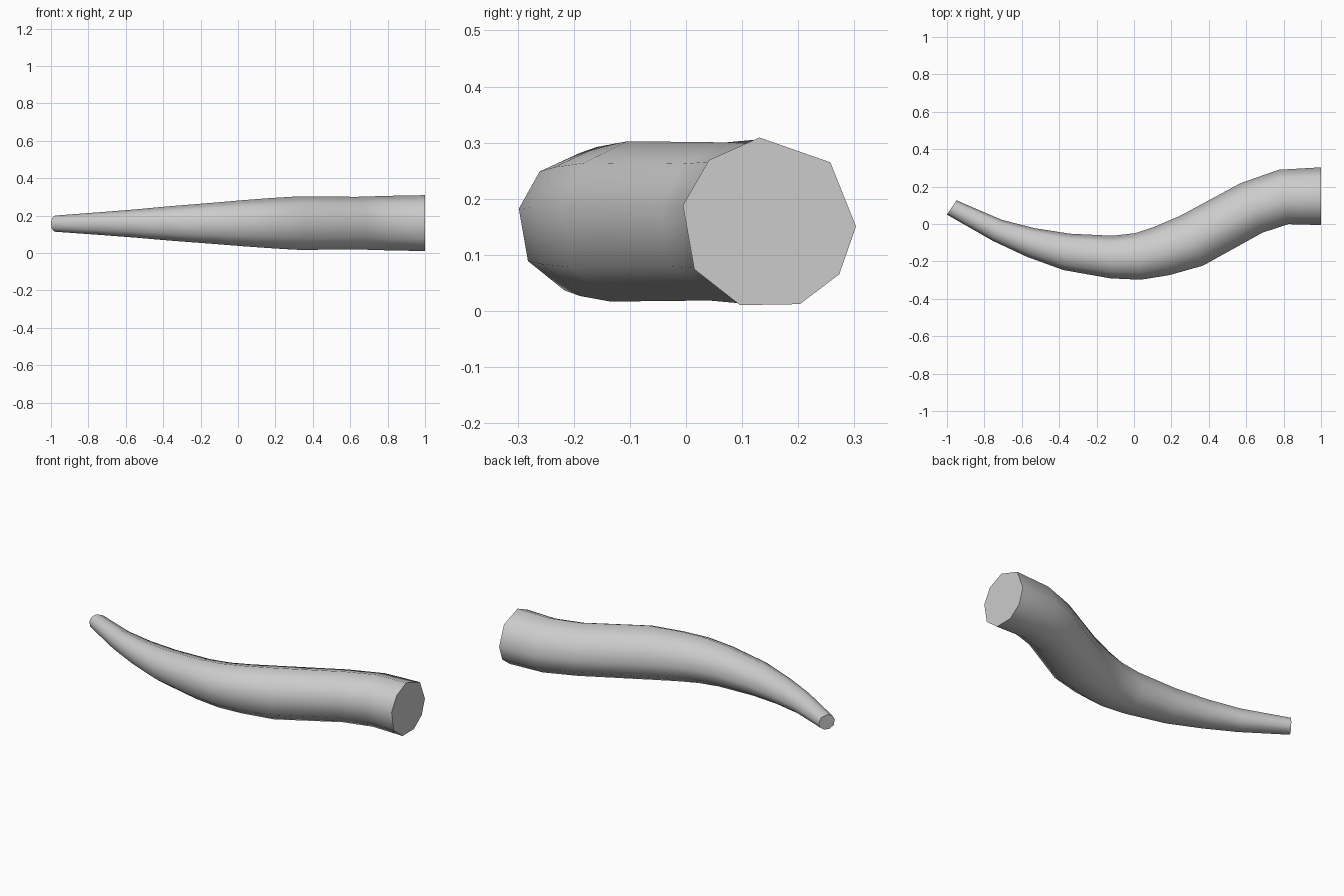
import bpy, bmesh
from math import cos, sin, radians
from mathutils import Vector

if "Cube" in bpy.data.objects:
    bpy.data.objects.remove(bpy.data.objects["Cube"])

grey = bpy.data.materials.new("horn grey")
grey.use_nodes = True
colour = (0.6, 0.6, 0.6, 1)
grey.diffuse_color = colour
grey.node_tree.nodes["Principled BSDF"].inputs["Base Color"].default_value = colour

# Horn stations from tip to base: x, y, half width, half height
stations = [
    (-.975, .088, .045, .043), (-.73, -.035, .060, .061), (-.55, -.10, .078, .075),
    (-.36, -.15, .097, .092), (-.12, -.178, .112, .111), (.02, -.175, .123, .123),
    (.15, -.145, .133, .133), (.31, -.09, .144, .143), (.63, .085, .142, .141),
    (.80, .143, .145, .146), (1, .147, .156, .154)]
# Slightly uneven nine-sided section, degrees around the axis
angles = [-2, 45, 96, 133, 168, 212, 251, 291, 324]
MID_Z = .156

centres = [Vector((x, y, MID_Z)) for x, y, _, _ in stations]
bm = bmesh.new()
rings = []
for i, (x, y, w, h) in enumerate(stations):
    # Section plane follows the bend; the base is cut square
    if i == len(stations) - 1:
        tangent = Vector((1, 0, 0))
    elif i == 0:
        tangent = Vector((.83, -.55, 0)).normalized()
    else:
        tangent = ((centres[i] - centres[i - 1]).normalized()
                   + (centres[i + 1] - centres[i]).normalized()).normalized()
    side = Vector((-tangent.y, tangent.x, 0))
    grow = 1 if i == len(stations) - 1 else 1.03
    ring = []
    for a in angles:
        t = radians(a)
        ring.append(bm.verts.new(centres[i] + side * (w * grow * cos(t))
                                 + Vector((0, 0, h * grow * sin(t)))))
    rings.append(ring)

# Skin between the sections, with flat ends
n = len(angles)
for low, high in zip(rings, rings[1:]):
    for k in range(n):
        bm.faces.new((low[k], low[(k + 1) % n], high[(k + 1) % n], high[k]))
bm.faces.new(rings[0])
bm.faces.new(rings[-1])
bmesh.ops.recalc_face_normals(bm, faces=bm.faces)

mesh = bpy.data.meshes.new("curved_horn")
bm.to_mesh(mesh)
bm.free()
mesh.materials.append(grey)
horn = bpy.data.objects.new("curved_horn", mesh)
bpy.context.collection.objects.link(horn)
bpy.context.view_layer.objects.active = horn
horn.select_set(True)
bpy.ops.object.shade_smooth_by_angle(angle=radians(50))
